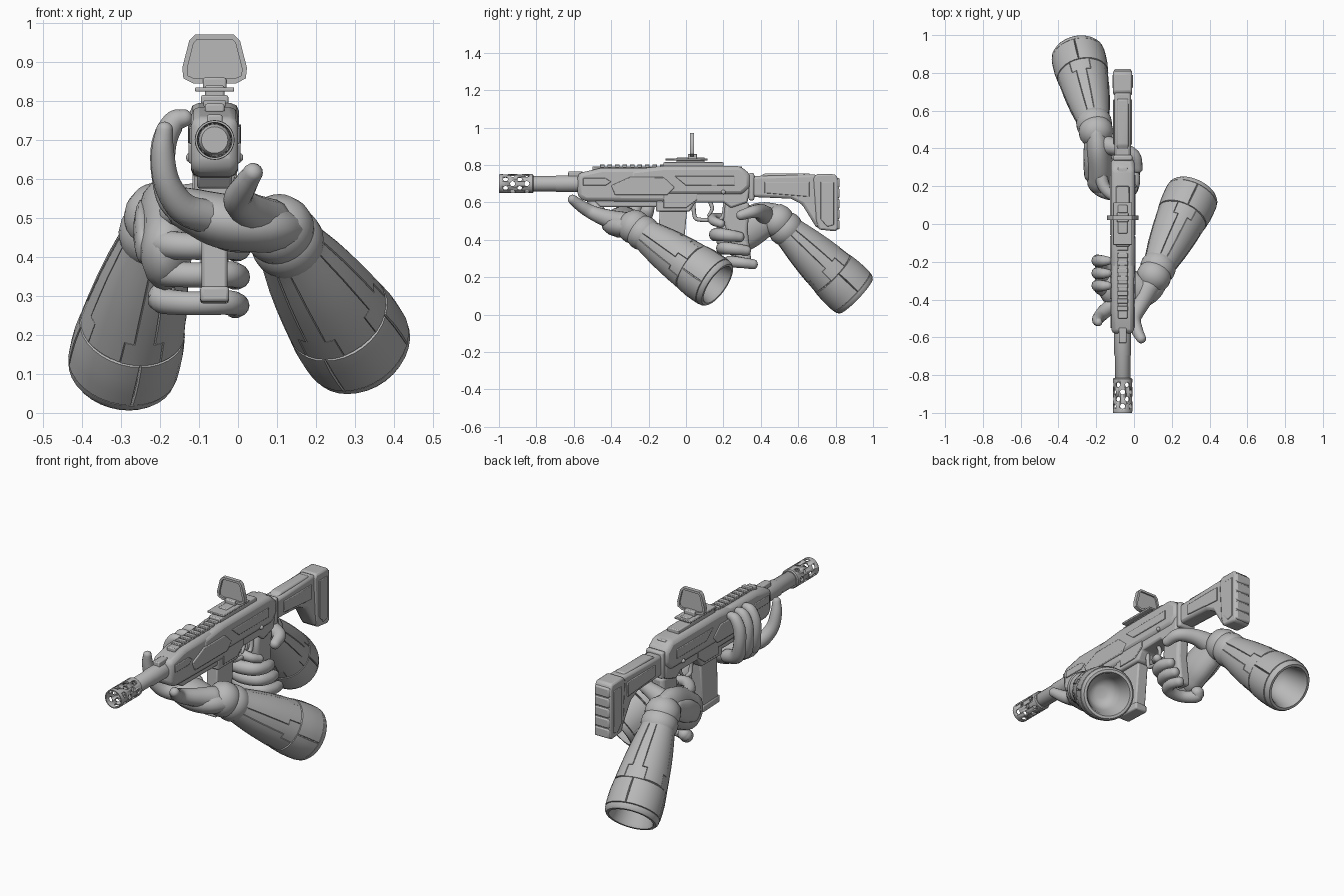
import bpy, bmesh, math
from mathutils import Vector, Matrix

if "Cube" in bpy.data.objects:
    bpy.data.objects.remove(bpy.data.objects["Cube"])

CX = -0.06   # gun centre line
AZ = 0.70    # bore height


def material(name, v):
    m = bpy.data.materials.new(name)
    m.use_nodes = True
    m.diffuse_color = (v, v, v, 1)
    m.node_tree.nodes["Principled BSDF"].inputs["Base Color"].default_value = (v, v, v, 1)
    return m


GREY = material("plain grey", 0.48)


def finish(name, bm, bevel=0, segs=2, angle=40):
    bmesh.ops.recalc_face_normals(bm, faces=bm.faces)
    me = bpy.data.meshes.new(name)
    bm.to_mesh(me)
    bm.free()
    ob = bpy.data.objects.new(name, me)
    bpy.context.collection.objects.link(ob)
    me.materials.append(GREY)
    if bevel:
        b = ob.modifiers.new("bevel", "BEVEL")
        b.width, b.segments, b.limit_method = bevel, segs, "ANGLE"
    bpy.ops.object.select_all(action="DESELECT")
    bpy.context.view_layer.objects.active = ob
    ob.select_set(True)
    bpy.ops.object.shade_smooth_by_angle(angle=math.radians(angle))
    return ob


def side_prism(name, outline, x, half, bevel=0.008, segs=2):
    """Outline in (y, z), thickened along x."""
    bm = bmesh.new()
    f = bm.faces.new([bm.verts.new((x - half, y, z)) for y, z in outline])
    new = bmesh.ops.extrude_face_region(bm, geom=[f])["geom"]
    bmesh.ops.translate(bm, vec=(2 * half, 0, 0), verts=[v for v in new if isinstance(v, bmesh.types.BMVert)])
    return finish(name, bm, bevel, segs)


def box(name, x, y, z, bevel=0.005):
    return side_prism(name, [(y[0], z[0]), (y[1], z[0]), (y[1], z[1]), (y[0], z[1])],
                      (x[0] + x[1]) / 2, (x[1] - x[0]) / 2, bevel)


def lathe(name, profile, n=32, closed=False):
    """Turned part around the bore; profile of (y, radius)."""
    bm = bmesh.new()
    rings = [[bm.verts.new((CX + r * math.cos(math.tau * j / n), y, AZ + r * math.sin(math.tau * j / n)))
              for j in range(n)] for y, r in profile]
    bridge(bm, rings + rings[:1] if closed else rings)
    if not closed:
        bm.faces.new(rings[0])
        bm.faces.new(rings[-1])
    return finish(name, bm)


def bridge(bm, rings):
    n = len(rings[0])
    return [[bm.faces.new((a[j], a[(j + 1) % n], b[(j + 1) % n], b[j])) for j in range(n)]
            for a, b in zip(rings, rings[1:])]


def ring(bm, c, u, v, ru, rv, n):
    return [bm.verts.new(c + u * ru * math.cos(math.tau * j / n) + v * rv * math.sin(math.tau * j / n))
            for j in range(n)]


def limb(name, knots, flat=1.0, up=(0, 0, 1), n=14, steps=5):
    """Smooth rounded tube through knots of (x, y, z, radius); flat squashes it along up."""
    k = [Vector(p) for p in knots]
    k = [2 * k[0] - k[1]] + k + [2 * k[-1] - k[-2]]
    path = []
    for a, b, c, d in zip(k, k[1:], k[2:], k[3:]):
        for s in range(steps):
            t = s / steps
            path.append(0.5 * (2 * b + (c - a) * t + (2 * a - 5 * b + 4 * c - d) * t * t
                               + (3 * b - a - 3 * c + d) * t ** 3))
    path.append(k[-2])
    bm, rings = bmesh.new(), []
    last = len(path) - 1
    for i, p in enumerate(path):
        t = (path[min(i + 1, last)] - path[max(i - 1, 0)]).to_3d().normalized()
        u = t.cross(Vector(up)).normalized()
        v = u.cross(t)
        dome = [(0, 1)]
        if i in (0, last):   # rounded ends
            dome = [(math.sin(a), math.cos(a)) for a in (0.01, 0.5, 1.0, 1.4)]
            if i == 0:
                dome = [(-o, s) for o, s in reversed(dome)]
        r = p[3]
        for o, s in dome:
            rings.append(ring(bm, p.to_3d() + t * o * r * 0.8, u, v, r * s, r * s * flat, n))
    bridge(bm, rings)
    bm.faces.new(rings[0])
    bm.faces.new(rings[-1])
    return finish(name, bm, angle=60)


def forearm(name, elbow, wrist):
    """Hollow armoured sleeve with engraved panels."""
    a, b = Vector(elbow), Vector(wrist)
    t = (b - a).normalized()
    u = t.cross(Vector((0, 0, 1))).normalized()
    v = u.cross(t)
    inner = [(0.32, 0.03), (0.3, 0.065), (0.2, 0.09), (0.02, 0.108)]
    outer = [(-0.012, 0.116), (-0.012, 0.13), (0.01, 0.139), (0.04, 0.141), (0.12, 0.142), (0.2, 0.141),
             (0.3, 0.135), (0.42, 0.128), (0.55, 0.119), (0.68, 0.108), (0.8, 0.095), (0.9, 0.084), (1.0, 0.078)]
    bm = bmesh.new()
    rings = [ring(bm, a.lerp(b, s), u, v, r, r, 32) for s, r in inner + outer]
    grid = bridge(bm, rings)
    bm.faces.new(rings[0])
    bm.faces.new(rings[-1])
    bmesh.ops.recalc_face_normals(bm, faces=bm.faces)
    for q in range(4):
        for lo, hi, first, wide in ((7, 10, 0, 8), (10, 15, 1, 6)):
            patch = [grid[i][(8 * q + first + j) % 32] for i in range(lo, hi) for j in range(wide)
                     if not (hi == 15 and i == 10 and j in (0, wide - 1))]
            bmesh.ops.inset_region(bm, faces=patch, thickness=0.002, depth=-0.005)
            bmesh.ops.inset_region(bm, faces=patch, thickness=0.002, depth=0.007)
    finish(name, bm, angle=50)
    for s, r in ((0.93, 0.094), (1.04, 0.091)):   # wrist cuffs
        c = a.lerp(b, s)
        limb(name.replace("forearm", "cuff") + f"_{s:.0%}", [(*(c - t * 0.012), r), (*(c + t * 0.012), r)], steps=2, n=28)


# Barrel and perforated muzzle brake
lathe("barrel", [(-0.83, 0.034), (-0.82, 0.041), (-0.7, 0.041), (-0.69, 0.045), (-0.56, 0.045), (-0.5, 0.045)])
brake = lathe("muzzle_brake", [(-0.99, 0.051), (-0.82, 0.051), (-0.815, 0.046), (-0.815, 0.04),
                               (-0.99, 0.044), (-1.0, 0.045), (-1.0, 0.05)], closed=True)
bm = bmesh.new()
for row in range(4):
    for k in range(6):
        ang = math.tau * (k + 0.5 * (row % 2)) / 6
        mat = (Matrix.Translation((CX, -0.965 + 0.038 * row, AZ)) @ Matrix.Rotation(ang, 4, "Y")
               @ Matrix.Translation((0, 0, 0.05)))
        bmesh.ops.create_cone(bm, cap_ends=True, segments=14, radius1=0.0135, radius2=0.0135, depth=0.03, matrix=mat)
cutter = finish("hole_cutter", bm)
cutter.hide_render = True
cut = brake.modifiers.new("holes", "BOOLEAN")
cut.operation, cut.object = "DIFFERENCE", cutter
bpy.context.view_layer.objects.active = brake
bpy.ops.object.modifier_apply(modifier="holes")
bpy.data.objects.remove(cutter)

# Receiver and handguard
side_prism("handguard", [(-0.58, 0.63), (-0.54, 0.605), (-0.1, 0.6), (-0.1, 0.785), (-0.45, 0.785), (-0.58, 0.755)],
           CX, 0.06, 0.022)
side_prism("handguard_underside", [(-0.5, 0.62), (-0.46, 0.575), (-0.12, 0.575), (-0.1, 0.62)], CX, 0.045)
side_prism("upper_receiver", [(-0.3, 0.68), (-0.1, 0.64), (0.3, 0.64), (0.345, 0.68), (0.345, 0.75), (0.29, 0.795),
                              (-0.12, 0.795), (-0.3, 0.775)], CX, 0.063, 0.022)
side_prism("lower_receiver", [(-0.16, 0.66), (-0.16, 0.55), (0.02, 0.55), (0.05, 0.6), (0.2, 0.6), (0.24, 0.57),
                              (0.33, 0.6), (0.34, 0.68)], CX, 0.052, 0.01)
for sign, word in ((1, "left"), (-1, "right")):
    x = CX + sign * 0.06
    side_prism(word + "_front_plate", [(-0.55, 0.69), (-0.43, 0.69), (-0.4, 0.71), (-0.43, 0.73), (-0.55, 0.73)], x, 0.005, 0.003)
    side_prism(word + "_guard_plate", [(-0.38, 0.64), (-0.1, 0.64), (-0.06, 0.68), (-0.12, 0.735), (-0.3, 0.735), (-0.4, 0.69)],
               x, 0.007, 0.005)
    side_prism(word + "_bolt_cover", [(0.0, 0.69), (0.26, 0.69), (0.26, 0.74), (-0.06, 0.74)], CX + sign * 0.063, 0.005, 0.003)
    side_prism(word + "_lower_plate", [(-0.12, 0.57), (0.0, 0.57), (0.06, 0.615), (0.06, 0.65), (-0.12, 0.65)],
               CX + sign * 0.052, 0.005, 0.003)
    limb(word + "_pin", [(x, 0.2, 0.655, 0.012), (x + sign * 0.004, 0.2, 0.655, 0.012)], steps=1)
    side_prism(word + "_stock_panel", [(0.42, 0.65), (0.66, 0.63), (0.66, 0.71), (0.42, 0.71)], CX + sign * 0.045, 0.005, 0.003)
    side_prism(word + "_butt_panel", [(0.72, 0.51), (0.755, 0.47), (0.79, 0.48), (0.79, 0.71), (0.72, 0.71)],
               CX + sign * 0.049, 0.005, 0.003)
box("top_rail", (CX - 0.025, CX + 0.025), (-0.5, 0.3), (0.77, 0.793))
for i in range(9):
    box("rail_tooth", (CX - 0.028, CX + 0.028), (-0.46 + 0.04 * i, -0.435 + 0.04 * i), (0.785, 0.802), 0.003)
box("front_block", (CX - 0.02, CX + 0.02), (-0.63, -0.55), (0.72, 0.765))

# Magazine, trigger, grip
side_prism("magazine", [(-0.14, 0.6), (-0.15, 0.3), (-0.02, 0.29), (0.01, 0.6)], CX, 0.033)
side_prism("magazine_foot", [(-0.16, 0.325), (-0.16, 0.285), (-0.01, 0.28), (-0.01, 0.32)], CX, 0.037)
limb("trigger_guard", [(CX, y, z, 0.011) for y, z in
     ((0.04, 0.6), (0.045, 0.53), (0.07, 0.508), (0.17, 0.508), (0.2, 0.53), (0.21, 0.6))], up=(1, 0, 0))
limb("trigger", [(CX, 0.13, 0.6, 0.011), (CX, 0.14, 0.565, 0.01), (CX, 0.12, 0.53, 0.007)], up=(1, 0, 0))
side_prism("pistol_grip", [(0.21, 0.6), (0.2, 0.5), (0.27, 0.29), (0.35, 0.28), (0.33, 0.45), (0.34, 0.6)], CX, 0.036, 0.018, 3)

# Stock
side_prism("stock_bar", [(0.33, 0.74), (0.7, 0.75), (0.73, 0.48), (0.7, 0.46), (0.62, 0.59), (0.56, 0.62), (0.33, 0.63)],
           CX, 0.044, 0.015)
side_prism("stock_cap", [(0.36, 0.72), (0.42, 0.755), (0.66, 0.755), (0.68, 0.72)], CX, 0.03)
side_prism("butt", [(0.68, 0.73), (0.7, 0.753), (0.8, 0.75), (0.815, 0.72), (0.815, 0.46), (0.8, 0.445), (0.71, 0.455),
                    (0.695, 0.5)], CX, 0.05, 0.014)
for i in range(5):
    box("butt_pad_rib", (CX - 0.045, CX + 0.045), (0.8, 0.821), (0.455 + 0.056 * i, 0.507 + 0.056 * i), 0.008)
box("stock_collar", (CX - 0.052, CX + 0.052), (0.335, 0.365), (0.61, 0.757), 0.01)

# Reflex sight
box("sight_mount", (CX - 0.035, CX + 0.035), (-0.12, 0.2), (0.785, 0.815))
box("sight_base", (CX - 0.025, CX + 0.025), (-0.05, 0.1), (0.81, 0.84))
box("sight_plate", (CX - 0.05, CX + 0.05), (-0.11, 0.115), (0.824, 0.835), 0.003)
box("sight_neck", (CX - 0.03, CX + 0.03), (0.01, 0.06), (0.83, 0.86))
shape = [(-0.055, 0.845), (0.055, 0.845), (0.08, 0.858), (0.083, 0.885), (0.065, 0.955), (0.05, 0.97),
         (-0.05, 0.97), (-0.065, 0.955), (-0.083, 0.885), (-0.08, 0.858)]
for name, y, depth in (("sight_frame", 0.022, 0.022), ("sight_lens", 0.032, 0.004)):
    bm = bmesh.new()
    f = bm.faces.new([bm.verts.new((CX + x, y, z)) for x, z in shape])
    f.normal_update()
    rim = bmesh.ops.inset_individual(bm, faces=[f], thickness=0.013)["faces"]
    bmesh.ops.delete(bm, geom=[f] if name == "sight_frame" else rim, context="FACES")
    new = bmesh.ops.extrude_face_region(bm, geom=bm.faces[:])["geom"]
    bmesh.ops.translate(bm, vec=(0, depth, 0), verts=[v for v in new if isinstance(v, bmesh.types.BMVert)])
    finish(name, bm)

# Left arm, supporting the handguard
forearm("left_forearm", (0.314, 0.163, 0.163), (0.113, -0.26, 0.457))
limb("left_palm", [(0.1, -0.29, 0.47, 0.086), (0.05, -0.34, 0.475, 0.096), (-0.04, -0.35, 0.492, 0.105),
                   (-0.12, -0.34, 0.52, 0.085)], flat=0.68)
limb("left_hand_plate", [(0.06, -0.33, 0.43, 0.045), (-0.02, -0.34, 0.435, 0.055), (-0.08, -0.34, 0.455, 0.045)], flat=0.4)
for i, name in enumerate(("little", "ring", "middle")):
    y = -0.195 - 0.066 * i
    limb(f"left_{name}_finger", [(-0.08, y - 0.05, 0.5, 0.036), (-0.16, y - 0.02, 0.535, 0.038), (-0.19, y, 0.61, 0.032),
                                 (-0.19, y, 0.69, 0.032), (-0.165, y, 0.745, 0.029), (-0.135, y, 0.757, 0.022)], up=(0, 1, 0))
limb("left_index_finger", [(-0.07, -0.4, 0.5, 0.044), (-0.14, -0.45, 0.525, 0.04), (-0.182, -0.49, 0.59, 0.034),
                           (-0.193, -0.51, 0.67, 0.029), (-0.188, -0.52, 0.73, 0.021)], up=(0, 1, 0))
limb("left_thumb", [(0.08, -0.33, 0.49, 0.06), (0.035, -0.42, 0.515, 0.048), (0.0, -0.5, 0.545, 0.038),
                    (0.015, -0.56, 0.58, 0.032), (0.04, -0.61, 0.618, 0.025)])

# Right arm, holding the grip
forearm("right_forearm", (-0.299, 0.903, 0.106), (-0.205, 0.505, 0.485))
limb("right_palm", [(-0.2, 0.48, 0.51, 0.085), (-0.19, 0.4, 0.5, 0.1), (-0.18, 0.31, 0.45, 0.108),
                    (-0.185, 0.24, 0.41, 0.1)], flat=0.66, up=(1, 0, 0))
limb("right_hand_plate", [(-0.245, 0.42, 0.5, 0.05), (-0.245, 0.34, 0.465, 0.06), (-0.245, 0.27, 0.43, 0.05)],
     flat=0.4, up=(1, 0, 0))
for i, name in enumerate(("middle", "ring", "little")):
    y, z, r = 0.036 * i, 0.435 - 0.073 * i, 0.038 - 0.002 * i
    limb(f"right_{name}_finger", [(-0.19, 0.29, z + 0.02, r), (-0.195, 0.2 + y, z, r), (-0.12, 0.16 + y, z - 0.008, r - 0.003),
                                  (-0.03, 0.17 + y, z - 0.006, r - 0.002), (0.0, 0.23 + y, z - 0.012, r - 0.005),
                                  (-0.008, 0.29 + y, z - 0.02, 0.027)])
limb("right_index_finger", [(-0.18, 0.3, 0.5, 0.036), (-0.16, 0.2, 0.51, 0.032), (-0.1, 0.145, 0.515, 0.028),
                            (-0.03, 0.15, 0.5, 0.025), (0.0, 0.19, 0.485, 0.022)])
limb("right_thumb", [(-0.16, 0.42, 0.53, 0.055), (-0.08, 0.4, 0.55, 0.042), (0.0, 0.36, 0.55, 0.034),
                     (0.02, 0.29, 0.53, 0.026)])
